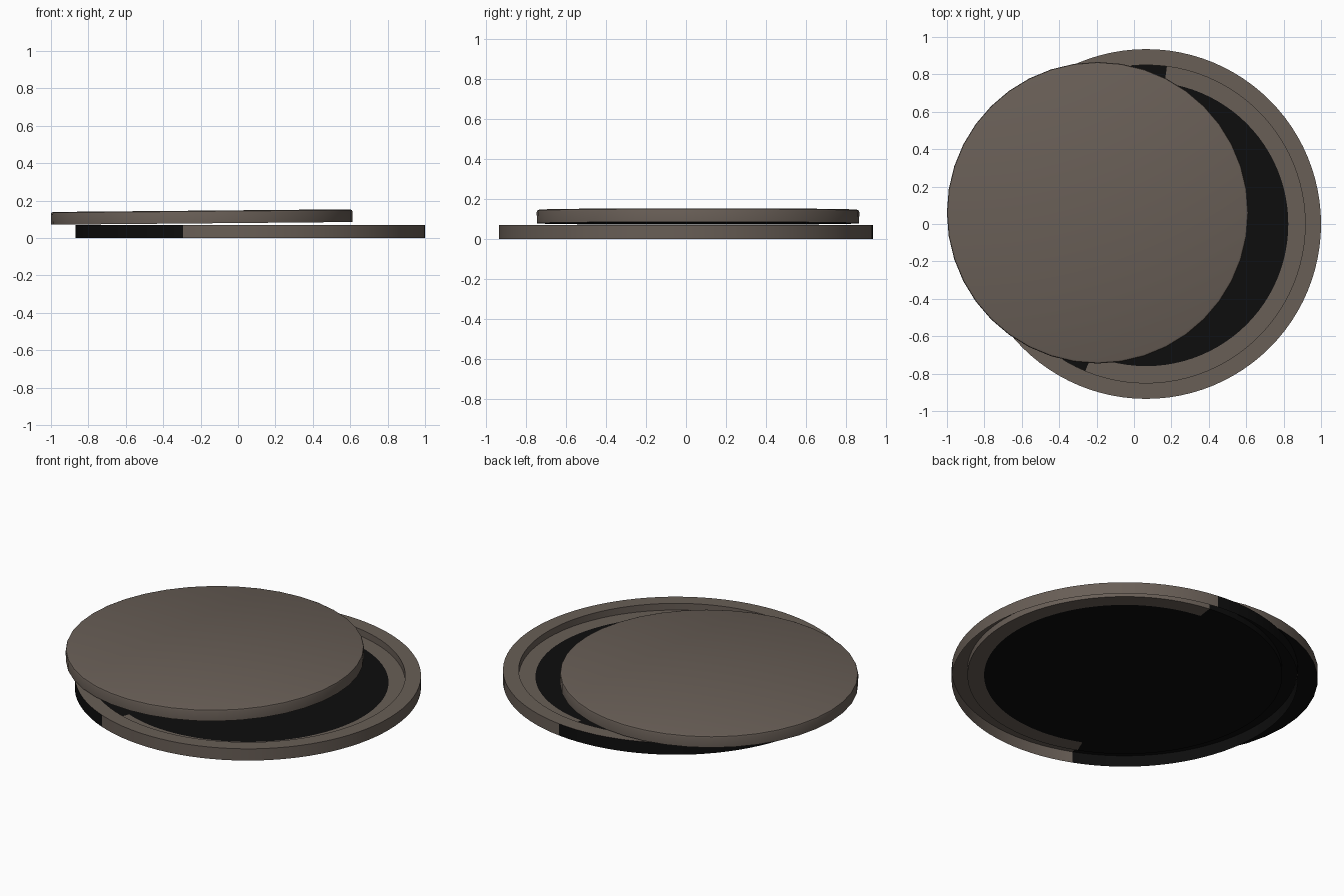
import bpy, bmesh, math

cube = bpy.data.objects.get("Cube")
if cube:
    bpy.data.objects.remove(cube, do_unlink=True)


def material(name, rgb):
    m = bpy.data.materials.new(name)
    m.use_nodes = True
    m.diffuse_color = (*rgb, 1)
    bsdf = m.node_tree.nodes["Principled BSDF"]
    bsdf.inputs["Base Color"].default_value = (*rgb, 1)
    bsdf.inputs["Roughness"].default_value = 0.9
    return m


IRON = material("brown iron", (0.14, 0.113, 0.094))
BLACK = material("soot black", (0.004, 0.004, 0.004))


def lathe(name, profile, sides, location, rule):
    """Revolve (radius, z) points; rule(band, degrees) is True for black faces."""
    bm = bmesh.new()
    rings = []
    for r, z in profile:
        if r == 0:
            rings.append([bm.verts.new((0, 0, z))] * sides)
        else:
            angles = [math.tau * i / sides for i in range(sides)]
            rings.append([bm.verts.new((r * math.cos(a), r * math.sin(a), z)) for a in angles])
    for band, (low, high) in enumerate(zip(rings, rings[1:])):
        for i in range(sides):
            j = (i + 1) % sides
            corners = list(dict.fromkeys((low[i], low[j], high[j], high[i])))
            face = bm.faces.new(corners)
            face.material_index = int(rule(band, 360 * (i + 0.5) / sides))
    mesh = bpy.data.meshes.new(name)
    bm.to_mesh(mesh)
    bm.free()
    mesh.materials.append(IRON)
    mesh.materials.append(BLACK)
    obj = bpy.data.objects.new(name, mesh)
    obj.location = location
    bpy.context.collection.objects.link(obj)
    bpy.ops.object.select_all(action="DESELECT")
    obj.select_set(True)
    bpy.context.view_layer.objects.active = obj
    bpy.ops.object.shade_smooth_by_angle(angle=math.radians(30))
    return obj


def sooty(degrees):
    return 83 < degrees < 249


CENTRE = (0.065, 0, 0)

# Open-bottomed frame: outer wall, flat rim, inner wall, ledge
lathe("frame_ring", [(0.935, 0), (0.935, 0.07), (0.85, 0.07), (0.85, 0.03), (0.76, 0.03)],
      96, CENTRE, lambda band, deg: band != 1 and sooty(deg))

# Underside of the rim
lathe("rim_underside", [(0.85, 0.066), (0.933, 0.066)], 96, CENTRE,
      lambda band, deg: sooty(deg))

# Dark opening
lathe("opening", [(0.76, 0.03), (0, 0.03)], 96, CENTRE, lambda band, deg: True)

# Displaced lid, resting at a slight tilt, with a black underside
lid = lathe("lid", [(0, 0), (0.805, 0), (0.806, 0.056), (0.803, 0.064), (0.793, 0.068), (0, 0.068)],
            40, (-0.194, 0.06, 0.078), lambda band, deg: band == 0)
lid.rotation_euler.y = -0.009
